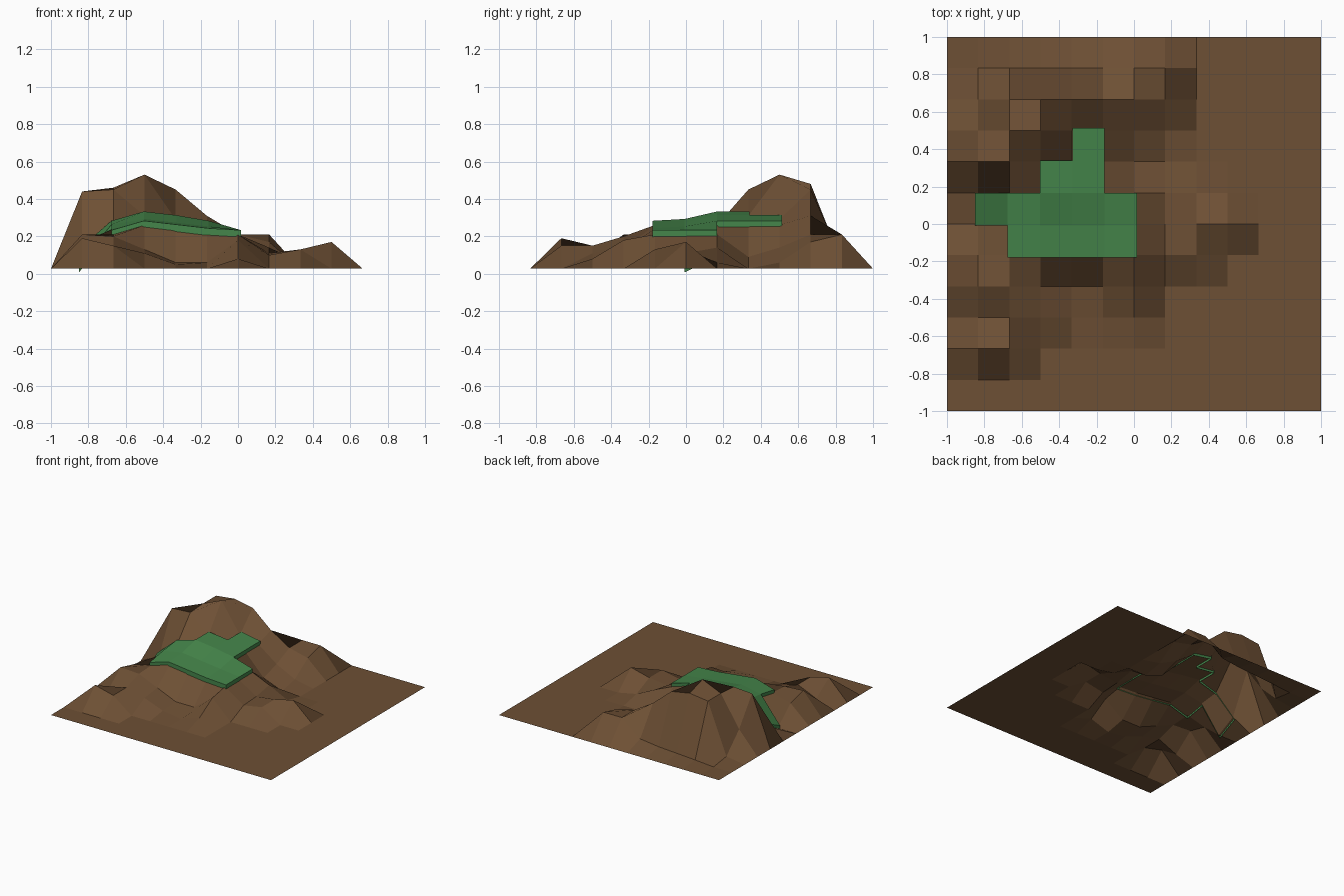
import bpy, bmesh

if "Cube" in bpy.data.objects:
    bpy.data.objects.remove(bpy.data.objects["Cube"])

N = 12
BASE = 0.027

# Hill heights in hundredths: rows run front to back, columns left to right
# (inner grid points only; the rest is flat ground)
HILLS = [
    "19 15 03 03 03 03 03 03 03 03",
    "08 15 11 05 03 08 03 03 03 03",
    "21 20 13 06 06 18 03 03 03 03",
    "17 21 26 24 22 21 10 13 03 03",
    "03 24 27 25 23 21 11 13 17 03",
    "11 26 31 29 26 21 14 06 03 03",
    "44 45 31 29 26 09 03 03 03 03",
    "21 46 53 29 26 14 06 03 03 03",
    "05 46 48 45 31 21 17 03 03 03",
    "03 04 05 06 08 21 21 03 03 03",
]
ROWS = [[max(int(v) / 100, BASE) if v != "03" else BASE for v in r.split()] for r in HILLS]


def height(i, j):
    a, b = i - 1, j - 2
    return ROWS[b][a] if 0 <= b < len(ROWS) and 0 <= a < 10 else BASE


def patch(name, cells, colour, lift=0.0, skirt=0.0, grow=1.0, centre=(0, 0)):
    """Flat-faced quads laid over the given grid cells, with an optional side skirt."""
    bm = bmesh.new()
    pts = {}

    def pt(i, j):
        if (i, j) not in pts:
            x, y = -1 + 2 * i / N, -1 + 2 * j / N
            x = centre[0] + (x - centre[0]) * grow
            y = centre[1] + (y - centre[1]) * grow
            pts[i, j] = bm.verts.new((x, y, height(i, j) + lift))
        return pts[i, j]

    for i, j in cells:
        bm.faces.new([pt(i, j), pt(i + 1, j), pt(i + 1, j + 1), pt(i, j + 1)])
    if skirt:
        rim = [e for e in bm.edges if e.is_boundary]
        new = bmesh.ops.extrude_edge_only(bm, edges=rim)["geom"]
        low = [v for v in new if isinstance(v, bmesh.types.BMVert)]
        bmesh.ops.translate(bm, verts=low, vec=(0, 0, -skirt))
        bmesh.ops.recalc_face_normals(bm, faces=bm.faces)
    me = bpy.data.meshes.new(name)
    bm.to_mesh(me)
    bm.free()
    ob = bpy.data.objects.new(name, me)
    bpy.context.collection.objects.link(ob)
    mat = bpy.data.materials.new(name + "_colour")
    mat.diffuse_color = colour
    mat.use_nodes = True
    mat.node_tree.nodes["Principled BSDF"].inputs["Base Color"].default_value = mat.diffuse_color
    me.materials.append(mat)
    return ob


# Ground with hills
patch("terrain", [(i, j) for i in range(N) for j in range(N)],
      (0.155, 0.08, 0.035, 1))

# Grassy plateau draped over part of the hills
grass_spans = {5: (2, 6), 6: (1, 6), 7: (3, 5), 8: (4, 5)}
patch("grass", [(i, j) for j, (a, b) in grass_spans.items() for i in range(a, b)],
      (0.06, 0.24, 0.07, 1), 0.023, 0.042, 1.04, (-0.42, 0.17))
